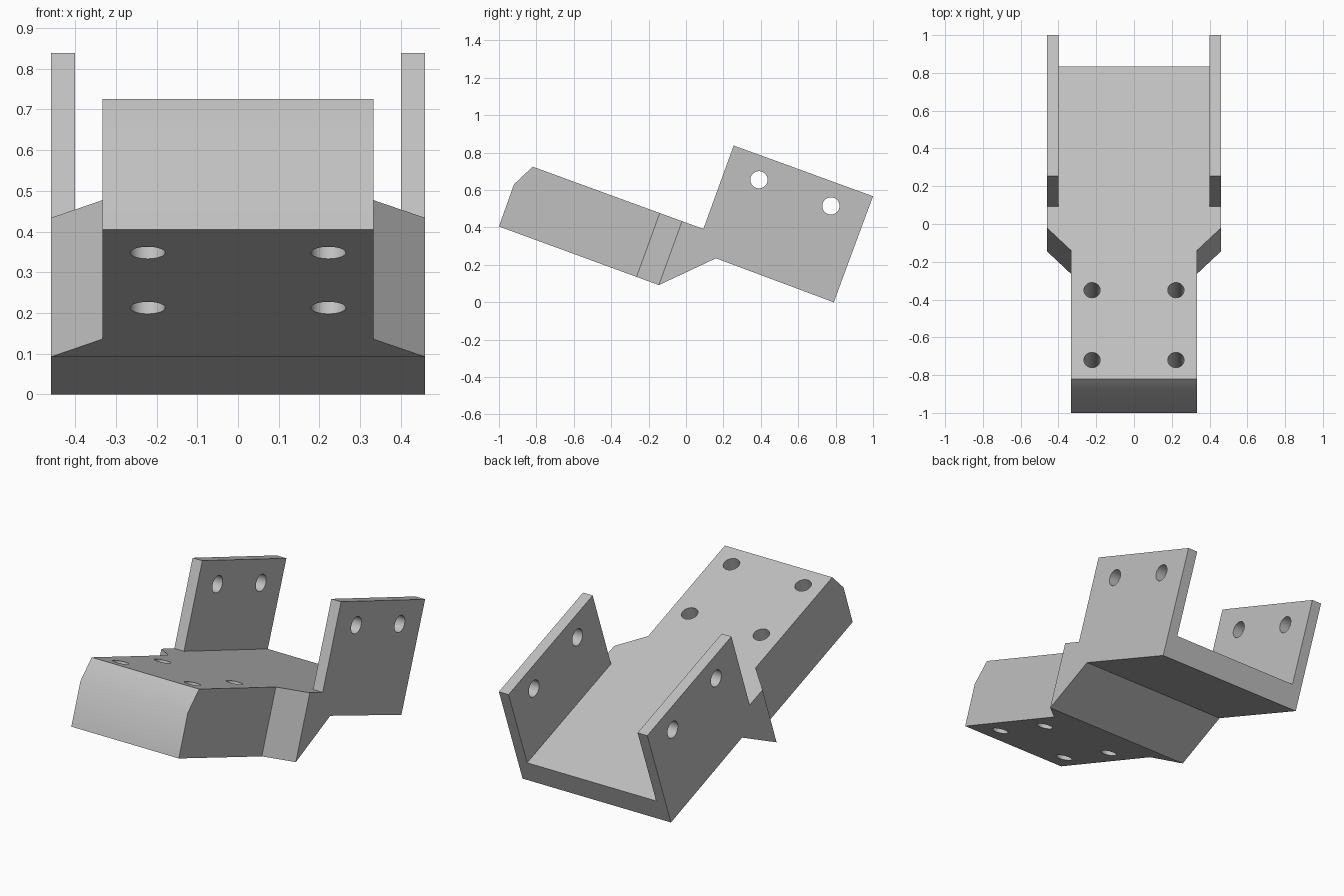
import bpy, bmesh
from math import radians, sin, cos
from mathutils import Vector, Matrix

if "Cube" in bpy.data.objects:
    bpy.data.objects.remove(bpy.data.objects["Cube"], do_unlink=True)

grey = bpy.data.materials.new("light_grey")
grey.use_nodes = True
colour = (0.53, 0.53, 0.53, 1)
grey.diffuse_color = colour
grey.node_tree.nodes["Principled BSDF"].inputs["Base Color"].default_value = colour

TILT = radians(-20)
NORMAL = Vector((0, sin(-TILT), cos(TILT)))   # square to the sloping plate
ALONG = Vector((0, cos(TILT), sin(TILT)))     # down the slope
HALF = 0.46


def prism(name, points, offset):
    """Solid made by sweeping a polygon along an offset."""
    bm = bmesh.new()
    face = bm.faces.new([bm.verts.new(p) for p in points])
    swept = bmesh.ops.extrude_face_region(bm, geom=[face])["geom"]
    bmesh.ops.translate(bm, vec=offset, verts=[v for v in swept if isinstance(v, bmesh.types.BMVert)])
    bmesh.ops.recalc_face_normals(bm, faces=bm.faces)
    mesh = bpy.data.meshes.new(name)
    bm.to_mesh(mesh)
    bm.free()
    mesh.materials.append(grey)
    obj = bpy.data.objects.new(name, mesh)
    bpy.context.collection.objects.link(obj)
    return obj


def side_prism(name, profile, half):
    return prism(name, [(-half, y, z) for y, z in profile], Vector((2 * half, 0, 0)))


def cylinder(name, centre, axis, radius, length):
    bpy.ops.mesh.primitive_cylinder_add(vertices=40, radius=radius, depth=length)
    obj = bpy.context.object
    obj.name = name
    obj.data.materials.append(grey)
    obj.matrix_world = Matrix.Translation(centre) @ axis.to_track_quat("Z", "Y").to_matrix().to_4x4()
    return obj


# Full side outline of the bracket, ears included
bracket = side_prism("angled_bracket", [
    (-1, 0.405), (-0.92, 0.63), (-0.82, 0.725), (0.093, 0.392), (0.255, 0.838),
    (1, 0.567), (0.79, 0), (0.16, 0.235), (-0.145, 0.092)], HALF)

# Channel between the two ears
cutters = [side_prism("channel_cutter", [
    (0.093, 0.392), (0.093, 1.1), (1.2, 1.1), (1.2, -0.011)], 0.40)]

# Narrowed front with slanted shoulders, and the four plate holes
for s in (-1, 1):
    plan = [(0.333, -2), (0.333, -0.295), (0.56, -0.068), (0.56, -2)]
    cutters.append(prism("shoulder_cutter", [
        Vector((s * x, 0, 0)) + ALONG * u - NORMAL for x, u in plan], NORMAL * 3))
    for y, z in ((-0.72, 0.688), (-0.35, 0.554)):
        cutters.append(cylinder("plate_hole_cutter", Vector((s * 0.222, y, z)), NORMAL, 0.043, 1.2))

# Cross holes through both ears
for y, z in ((0.39, 0.655), (0.775, 0.515)):
    cutters.append(cylinder("ear_hole_cutter", Vector((0, y, z)), Vector((1, 0, 0)), 0.046, 2))

bpy.context.view_layer.update()
bpy.ops.object.select_all(action="DESELECT")
bpy.context.view_layer.objects.active = bracket
bracket.select_set(True)
for cutter in cutters:
    cut = bracket.modifiers.new("cut", "BOOLEAN")
    cut.operation, cut.solver, cut.object = "DIFFERENCE", "EXACT", cutter
    bpy.ops.object.modifier_apply(modifier=cut.name)
    bpy.data.objects.remove(cutter, do_unlink=True)

bpy.ops.object.shade_smooth_by_angle(angle=radians(30))
